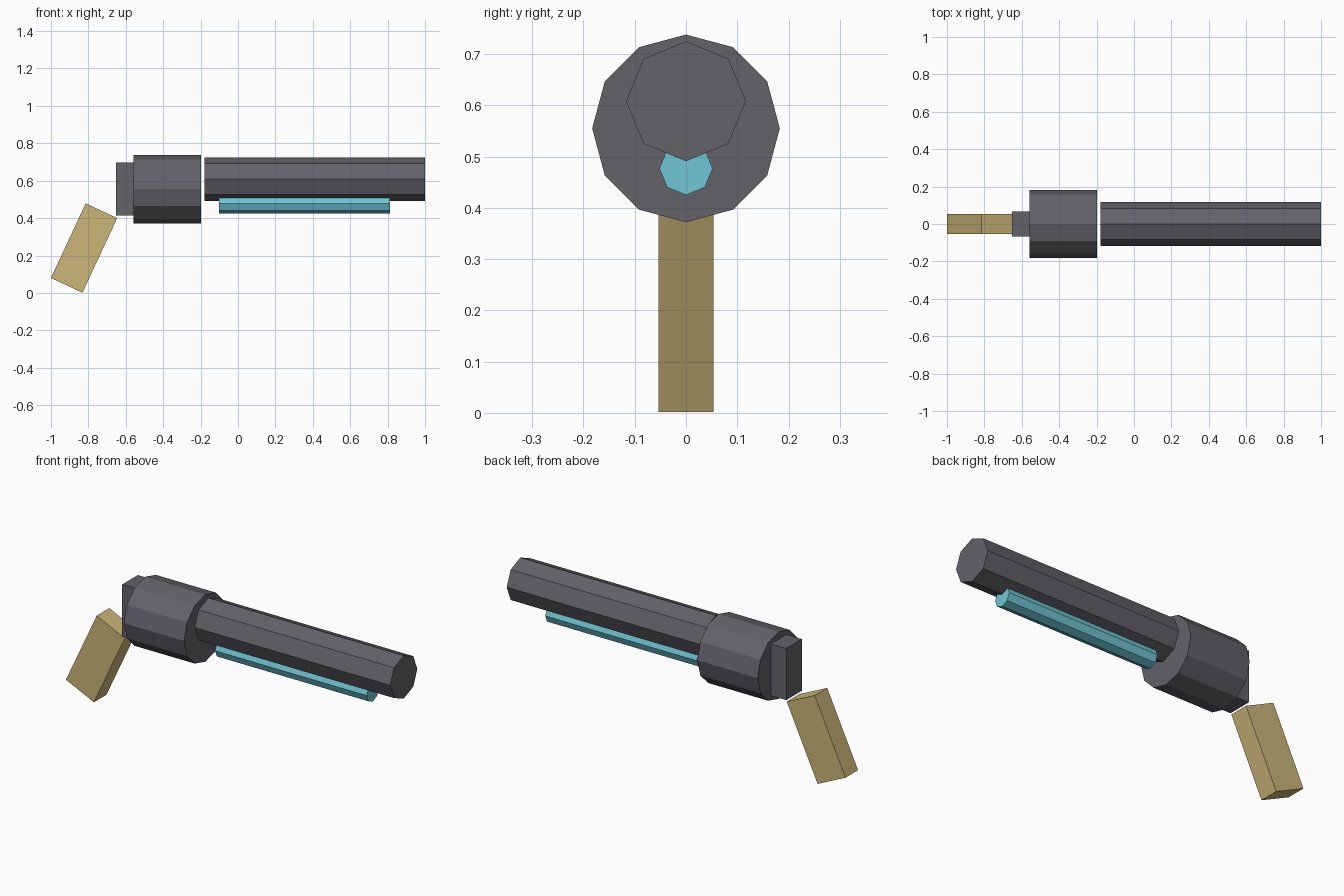
import bpy
from math import radians

cube = bpy.data.objects.get("Cube")
if cube:
    bpy.data.objects.remove(cube, do_unlink=True)


def srgb(*channels):
    return [((c / 255 + 0.055) / 1.055) ** 2.4 for c in channels] + [1.0]


def material(name, color):
    mat = bpy.data.materials.new(name)
    mat.use_nodes = True
    mat.diffuse_color = color
    bsdf = next(n for n in mat.node_tree.nodes if n.type == 'BSDF_PRINCIPLED')
    bsdf.inputs["Base Color"].default_value = color
    return mat


gunmetal = material("gunmetal_grey", srgb(99, 98, 105))
cyan = material("bright_cyan", srgb(112, 199, 214))
tan = material("tan_grip", srgb(204, 181, 120))


def finish(name, mat):
    obj = bpy.context.object
    obj.name = name
    obj.data.materials.append(mat)
    return obj


def tube(name, sides, radius, x0, x1, z, mat):
    """Flat-sided prism lying along x, with a corner at the top."""
    bpy.ops.mesh.primitive_cylinder_add(
        vertices=sides, radius=radius, depth=x1 - x0,
        location=((x0 + x1) / 2, 0, z), rotation=(0, radians(90), 0))
    return finish(name, mat)


def box(name, size, location, tilt, mat):
    bpy.ops.mesh.primitive_cube_add(
        size=1, location=location, rotation=(0, radians(tilt), 0))
    bpy.context.object.scale = size
    return finish(name, mat)


# Barrel, revolving drum and the rod under the barrel
tube("barrel", 8, 0.117, -0.18, 1.0, 0.608, gunmetal)
tube("drum", 12, 0.183, -0.56, -0.197, 0.555, gunmetal)
tube("under_barrel_rod", 8, 0.052, -0.102, 0.813, 0.477, cyan)

# Rear frame block and slanted grip
box("rear_frame", (0.092, 0.134, 0.282), (-0.606, 0, 0.556), 0, gunmetal)
box("grip", (0.186, 0.108, 0.44), (-0.823, 0, 0.24), 25, tan)
